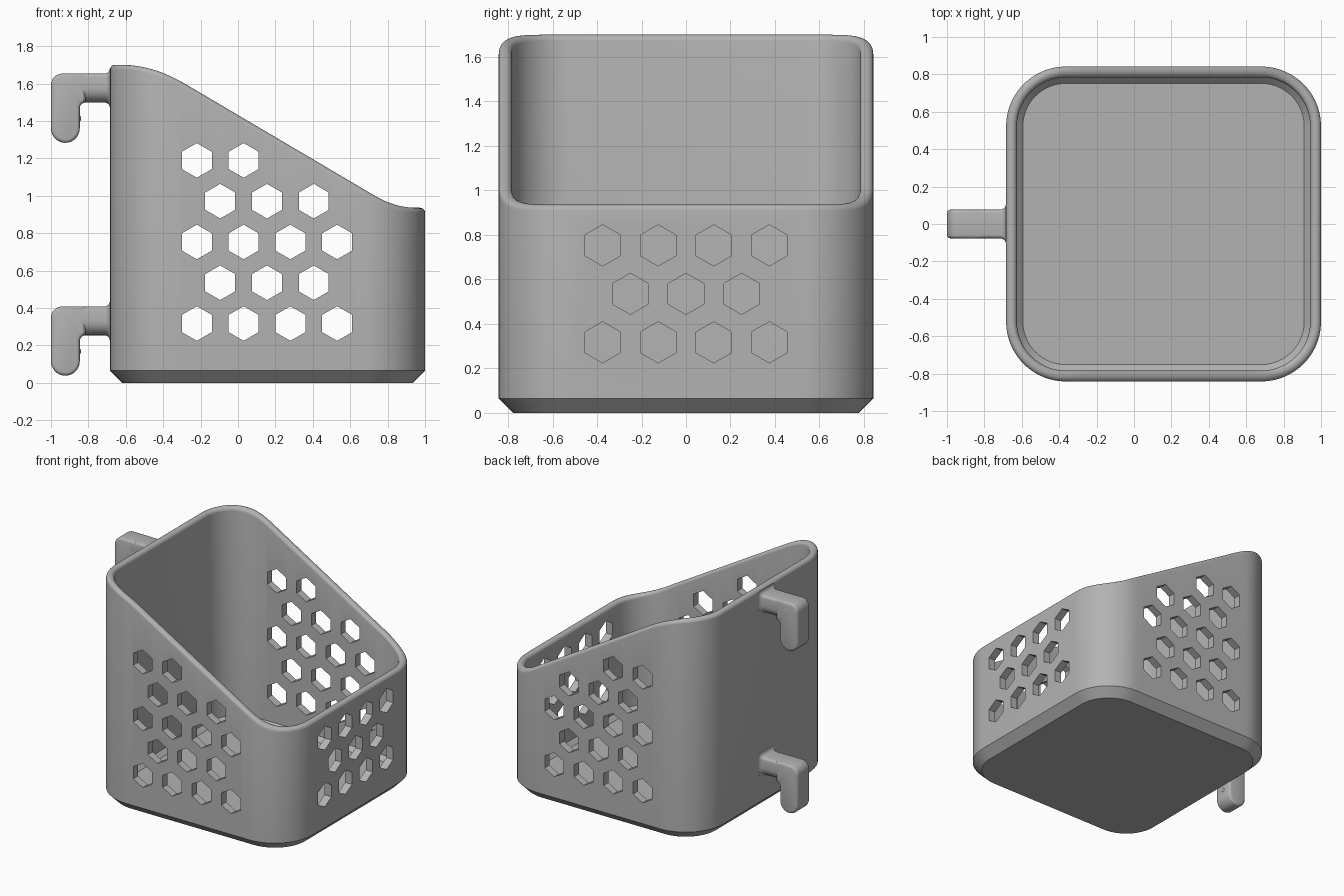
import bpy, bmesh
from math import sin, cos, pi, radians
from mathutils import Matrix

if "Cube" in bpy.data.objects:
    bpy.data.objects.remove(bpy.data.objects["Cube"])

grey = bpy.data.materials.new("plain grey")
grey.use_nodes = True
grey.diffuse_color = (0.45, 0.45, 0.45, 1)
grey.node_tree.nodes["Principled BSDF"].inputs["Base Color"].default_value = grey.diffuse_color

CX, HALF, RADIUS, WALL = 0.158, 0.842, 0.32, 0.058
HIGH, LOW, SLOPE = 1.70, 0.935, 0.59
X_HIGH, X_LOW = -0.455, 0.84


def finish(name, bm):
    bmesh.ops.recalc_face_normals(bm, faces=bm.faces)
    mesh = bpy.data.meshes.new(name)
    bm.to_mesh(mesh)
    bm.free()
    mesh.materials.append(grey)
    ob = bpy.data.objects.new(name, mesh)
    bpy.context.collection.objects.link(ob)
    return ob


def smooth(ob, angle=32):
    bpy.ops.object.select_all(action='DESELECT')
    ob.select_set(True)
    bpy.context.view_layer.objects.active = ob
    bpy.ops.object.shade_smooth_by_angle(angle=radians(angle))


def loft(bm, rings):
    """Skin a list of equal-length point rings and cap both ends."""
    loops = [[bm.verts.new(p) for p in ring] for ring in rings]
    n = len(loops[0])
    for a, b in zip(loops, loops[1:]):
        for i in range(n):
            j = (i + 1) % n
            bm.faces.new((a[i], a[j], b[j], b[i]))
    bm.faces.new(loops[0][::-1])
    bm.faces.new(loops[-1])


def arc(cx, cy, r, a0, a1, steps):
    return [(cx + r * cos(radians(a0 + (a1 - a0) * i / steps)),
             cy + r * sin(radians(a0 + (a1 - a0) * i / steps))) for i in range(steps + 1)]


def rim_height(x):
    """Flat back, straight slope, flat front, with eased transitions."""
    def ramp(u, t):
        return 0 if u < -t else u if u > t else (u + t) ** 2 / (4 * t)
    return HIGH - SLOPE * ramp(x - X_HIGH, 0.17) + SLOPE * ramp(x - X_LOW, 0.11)


def outline(inset):
    """Rounded square, with extra points along the sloping sides."""
    r, c = RADIUS - inset, HALF - RADIUS
    corners = [arc(CX + sx * c, sy * c, r, a, a + 90, 14)
               for sx, sy, a in ((1, 1, 0), (-1, 1, 90), (-1, -1, 180), (1, -1, 270))]
    pts = []
    for k, corner in enumerate(corners):
        pts += corner
        if k % 2 == 0:
            (x0, y0), (x1, y1) = corner[-1], corners[k + 1][0]
            pts += [(x0 + (x1 - x0) * i / 20, y0) for i in range(1, 20)]
    return pts


def level(inset, z):
    return [(x, y, z) for x, y in outline(inset)]


def under_rim(inset, drop):
    return [(x, y, rim_height(x) - drop) for x, y in outline(inset)]


# Bin shell: chamfered base, outer wall, rounded rim, inner wall, floor
R = 0.027
rings = [level(0.065, 0), level(0, 0.065)]
for i in range(6):
    a = i / 5 * pi / 2
    rings.append(under_rim(R * (1 - cos(a)), R * (1 - sin(a))))
for i in range(6):
    a = i / 5 * pi / 2
    rings.append(under_rim(WALL - R + R * sin(a), R * (1 - cos(a))))
rings += [level(WALL, 0.095), level(WALL + 0.032, 0.063)]
bm = bmesh.new()
loft(bm, rings)
body = finish("bin_shell", bm)

# Honeycomb holes through both sides and the front wall
bm = bmesh.new()


def hexagon(u, z, lo, hi, along_x):
    pts = [(u + 0.0925 * sin(k * pi / 3), z + 0.0925 * cos(k * pi / 3)) for k in range(6)]
    loft(bm, [[(d, p, q) if along_x else (p, d, q) for p, q in pts] for d in (lo, hi)])


STEP, RISE = 0.25, 0.218
for row, count in enumerate((4, 3, 4, 3, 2)):
    for k in range(count):
        shift = (k + 0.5 * (row % 2)) * STEP
        hexagon(-0.22 + shift, 0.317 + row * RISE, -1, 1, False)
        if row < 3:
            hexagon(-0.375 + shift, 0.317 + row * RISE, 0.8, 1.2, True)
cutter = finish("hole_cutter", bm)
cutter.hide_render = True
cut = body.modifiers.new("holes", 'BOOLEAN')
cut.operation, cut.solver, cut.object = 'DIFFERENCE', 'EXACT', cutter
bpy.context.view_layer.objects.active = body
bpy.ops.object.modifier_apply(modifier="holes")
bpy.data.objects.remove(cutter)
smooth(body)


# Hooks on the back wall
def make_hook(label, top):
    # Downturned tip with a rounded end and a filleted inner corner
    h = 0.077
    profile = arc(-0.94, top - 0.06, 0.06, 90, 180, 8)
    profile += arc(-1 + h, top - 0.37 + h, h, 180, 360, 16)
    profile += arc(-0.816, top - 0.185, 0.03, 180, 90, 6)
    profile += [(-0.816, top)]
    bm = bmesh.new()
    loft(bm, [[(x, y, z) for x, z in profile] for y in (-h, h)])
    bmesh.ops.recalc_face_normals(bm, faces=bm.faces)
    rims = [e for e in bm.edges if abs(e.verts[0].co.y - e.verts[1].co.y) < 1e-5]
    bmesh.ops.bevel(bm, geom=rims, offset=0.018, segments=3, profile=0.5, affect='EDGES')
    smooth(finish(label + "_hook_tip", bm))

    # Arm: flat top, round underside, flared where it meets the wall
    section = arc(0, 0, h, 180, 360, 16)
    section += arc(h - 0.02, h - 0.02, 0.02, 0, 90, 4) + arc(-h + 0.02, h - 0.02, 0.02, 90, 180, 4)
    stations = [(-0.86, 1.0)]
    stations += [(-0.715 + 0.03 * sin(a), 1 + 0.38 * (1 - cos(a)))
                 for a in (i / 6 * pi / 2 for i in range(7))]
    stations.append((-0.67, 1.38))
    bm = bmesh.new()
    loft(bm, [[(x, y * s, top - h + z * s) for y, z in section] for x, s in stations])
    smooth(finish(label + "_hook_arm", bm))

    # Small grip bump on the inner side of the tip
    bm = bmesh.new()
    bmesh.ops.create_uvsphere(bm, u_segments=16, v_segments=8, radius=0.02,
                              matrix=Matrix.Translation((-0.858, 0, top - 0.24)))
    smooth(finish(label + "_hook_bump", bm))


make_hook("upper", 1.653)
make_hook("lower", 0.408)
